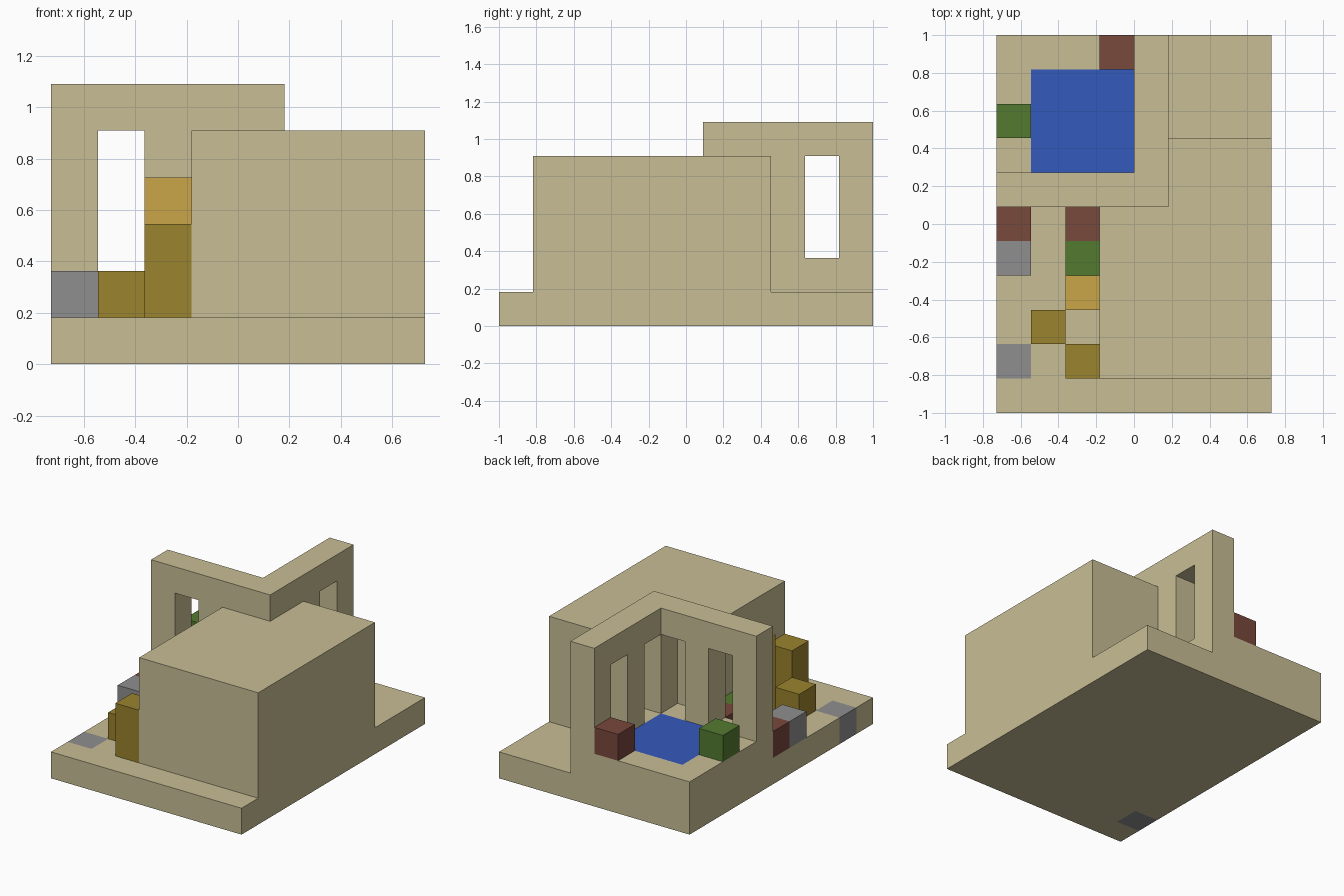
import bpy
import bmesh
from mathutils import Vector

U = 2 / 11                      # one building unit
ORIGIN = Vector((-4, -5.5, 0))  # grid corner, in units

cube = bpy.data.objects.get("Cube")
if cube:
    bpy.data.objects.remove(cube, do_unlink=True)


def linear(c):
    c /= 255
    return c / 12.92 if c <= 0.04045 else ((c + 0.055) / 1.055) ** 2.4


def material(name, *rgb):
    m = bpy.data.materials.new(name)
    m.use_nodes = True
    colour = [linear(c) for c in rgb] + [1]
    m.diffuse_color = colour
    bsdf = next(n for n in m.node_tree.nodes if n.type == 'BSDF_PRINCIPLED')
    bsdf.inputs["Base Color"].default_value = colour
    return m


sand = material("sand", 200, 190, 149)
grey = material("grey stone", 143, 143, 143)
blue = material("water blue", 53, 90, 188)
brown = material("brown", 154, 131, 46)
gold = material("gold", 203, 166, 74)
green = material("green", 84, 123, 48)
red = material("red brown", 121, 72, 60)


def finish(bm, name, *mats):
    """Scale the grid mesh to size and link it as an object."""
    bmesh.ops.recalc_face_normals(bm, faces=bm.faces)
    for v in bm.verts:
        v.co = (v.co + ORIGIN) * U
    mesh = bpy.data.meshes.new(name)
    bm.to_mesh(mesh)
    bm.free()
    for m in mats:
        mesh.materials.append(m)
    obj = bpy.data.objects.new(name, mesh)
    bpy.context.scene.collection.objects.link(obj)
    return obj


def prism_mesh(outline, axis, lo, hi):
    """Extrude a 2D outline along an axis (0 = x, 1 = y, 2 = z)."""
    bm = bmesh.new()
    verts = []
    for a, b in outline:
        co = [a, b]
        co.insert(axis, lo)
        verts.append(bm.verts.new(co))
    face = bm.faces.new(verts)
    ext = bmesh.ops.extrude_face_region(bm, geom=[face], use_keep_orig=True)
    move = Vector((0, 0, 0))
    move[axis] = hi - lo
    bmesh.ops.translate(bm, vec=move, verts=[v for v in ext["geom"] if isinstance(v, bmesh.types.BMVert)])
    return bm


def rect(x0, x1, y0, y1):
    return [(x0, y0), (x1, y0), (x1, y1), (x0, y1)]


def block(name, mat, x, y, z, height=1):
    return finish(prism_mesh(rect(x, x + 1, y, y + 1), 2, z, z + height), name, mat)


# Ground slab, split along the lines of the court, pool and paving stone
bm = prism_mesh(rect(0, 8, 0, 11), 2, 0, 1)
for axis, cuts in ((0, (1, 4, 5)), (1, (1, 2, 6, 7, 10))):
    for c in cuts:
        co, no = Vector((0, 0, 0)), Vector((0, 0, 0))
        co[axis], no[axis] = c, 1
        bmesh.ops.bisect_plane(bm, geom=bm.verts[:] + bm.edges[:] + bm.faces[:], plane_co=co, plane_no=no)

# Raised court at the back
court = []
for f in bm.faces:
    c = f.calc_center_median()
    if c.z > 0.99 and c.x < 5 and c.y > 6:
        court.append(f)
ext = bmesh.ops.extrude_face_region(bm, geom=court)
bmesh.ops.translate(bm, vec=(0, 0, 1), verts=[v for v in ext["geom"] if isinstance(v, bmesh.types.BMVert)])

# Pool and paving stone colours
for f in bm.faces:
    c = f.calc_center_median()
    if c.z > 1.9 and 1 < c.x < 4 and 7 < c.y < 10:
        f.material_index = 2
    elif c.x < 1 and 1 < c.y < 2:
        f.material_index = 1
bmesh.ops.recalc_face_normals(bm, faces=bm.faces)
bmesh.ops.dissolve_limit(bm, angle_limit=0.01, verts=bm.verts, edges=bm.edges, delimit={'MATERIAL'})
finish(bm, "ground_and_court", sand, grey, blue)

# Main building
hall = [(3, 1), (8, 1), (8, 8), (5, 8), (5, 6), (3, 6)]
finish(prism_mesh(hall, 2, 1, 5), "main_building", sand)

# Court walls with tall openings
front = [(0, 2), (0, 6), (5, 6), (5, 2), (4, 2), (4, 5), (3, 5), (3, 2), (2, 2), (2, 5), (1, 5), (1, 2)]
finish(prism_mesh(front, 1, 6, 7), "court_front_wall", sand)
side = [(7, 5), (7, 6), (11, 6), (11, 2), (10, 2), (10, 5), (9, 5), (9, 2), (8, 2), (8, 5)]
finish(prism_mesh(side, 0, 4, 5), "court_side_wall", sand)

# Loose blocks in the court
block("court_red_block", red, 3, 10, 2)
block("court_green_block", green, 0, 8, 2)

# Loose blocks in the front yard
block("yard_red_block_outer", red, 0, 5, 1)
block("yard_grey_block", grey, 0, 4, 1)
block("yard_red_block_inner", red, 2, 5, 1)
block("yard_green_block", green, 2, 4, 1)
block("gold_pillar", gold, 2, 3, 1, 3)
block("low_brown_block", brown, 1, 2, 1)
block("brown_pillar", brown, 2, 1, 1, 2)
